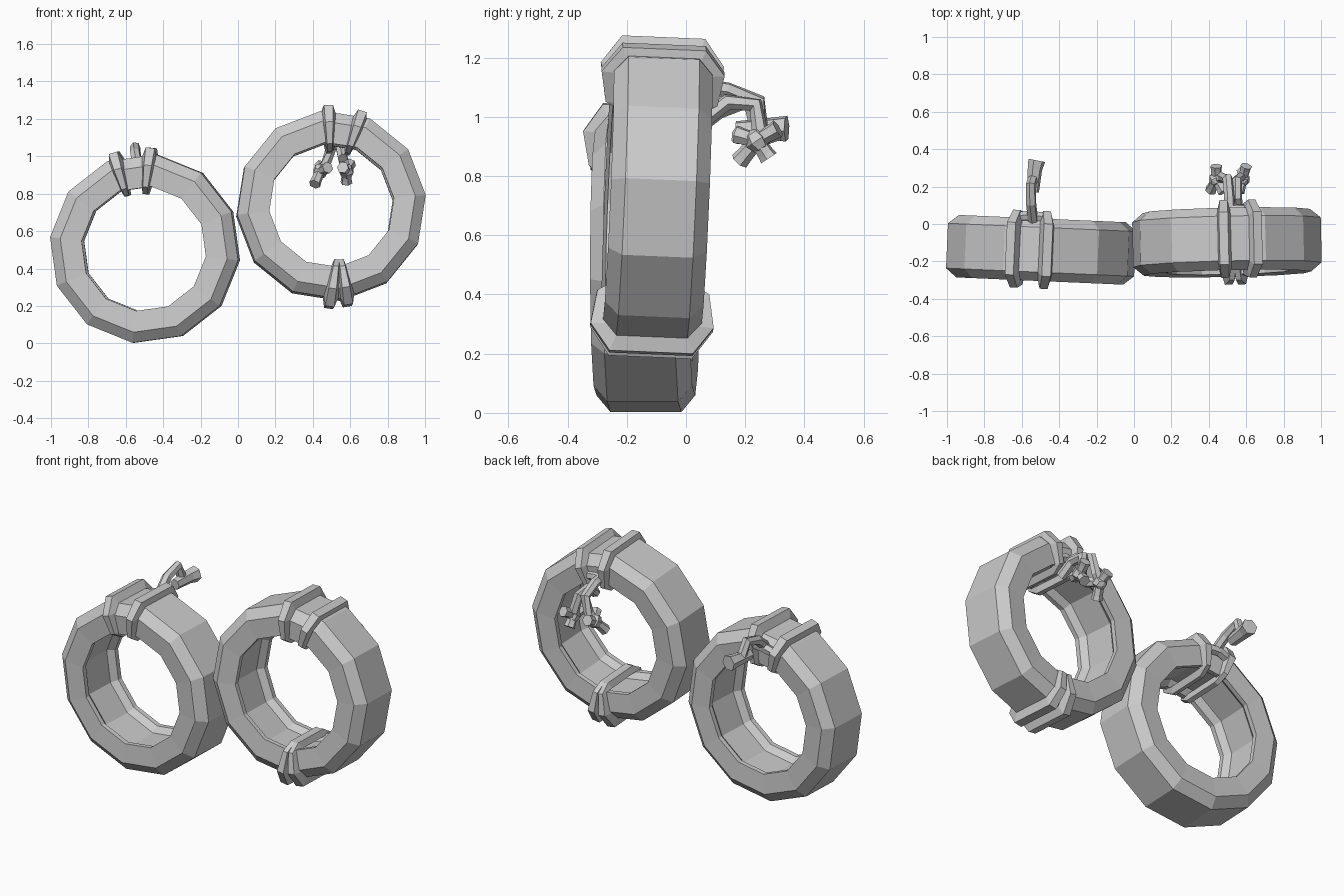
import bpy, bmesh
from math import radians, cos, sin, pi
from mathutils import Matrix, Vector

cube = bpy.data.objects.get("Cube")
if cube:
    bpy.data.objects.remove(cube, do_unlink=True)

grey = bpy.data.materials.new("plain_grey")
grey.use_nodes = True
grey.diffuse_color = (0.6, 0.6, 0.6, 1)
grey.node_tree.nodes["Principled BSDF"].inputs["Base Color"].default_value = (0.6, 0.6, 0.6, 1)


def finish(name, bm, matrix=None):
    bmesh.ops.recalc_face_normals(bm, faces=bm.faces)
    mesh = bpy.data.meshes.new(name)
    bm.to_mesh(mesh)
    bm.free()
    mesh.materials.append(grey)
    obj = bpy.data.objects.new(name, mesh)
    bpy.context.collection.objects.link(obj)
    if matrix:
        obj.matrix_world = matrix
    return obj


def bridge(bm, rings, closed):
    """Join rings of points with quads; cap the ends of an open strip."""
    loops = [[bm.verts.new(p) for p in ring] for ring in rings]
    count = len(loops)
    for i in range(count if closed else count - 1):
        a, b = loops[i], loops[(i + 1) % count]
        for j in range(len(a)):
            k = (j + 1) % len(a)
            bm.faces.new((a[j], a[k], b[k], b[j]))
    if not closed:
        bm.faces.new(loops[0])
        bm.faces.new(loops[-1])


def mirrored(half):
    return half + [(r, -y) for r, y in reversed(half)]


# Half sections (radius, depth): hollow tyre and strap wrapped around it
TYRE = mirrored([(0.365, 0.095), (0.335, 0.13), (0.335, 0.158), (0.45, 0.167), (0.507, 0.12)])
STRAP = mirrored([(0.315, 0.11), (0.33, 0.155), (0.45, 0.174), (0.51, 0.127)])


def tyre(name, matrix, phase):
    bm = bmesh.new()
    rings = []
    for i in range(12):
        a = radians(phase) + i * pi / 6
        rings.append([(r * cos(a), y, r * sin(a)) for r, y in TYRE])
    bridge(bm, rings, True)
    return finish(name, bm, matrix)


def strap(name, matrix, outer, inner):
    """Bevelled loop whose line runs from an inner to an outer point."""
    outer, inner = Vector(outer), Vector(inner)
    along = (outer - inner).normalized()
    side = Vector((-along.y, along.x))
    rings = []
    for r, y in STRAP:
        t = (r - 0.315) / 0.195
        ring = []
        for push, width in ((-0.02, -0.04), (0.034, -0.024), (0.034, 0.024), (-0.02, 0.04)):
            dr = push if r > 0.5 else (-push * 0.7 if r < 0.32 else 0)
            dy = push * (0.4 if r > 0.5 or r < 0.32 else 1)
            p = inner.lerp(outer, t) + along * dr + side * width * (0.55 + 0.45 * t)
            ring.append((p.x, y + (dy if y > 0 else -dy), p.y))
        rings.append(ring)
    bm = bmesh.new()
    bridge(bm, rings, True)
    return finish(name, bm, matrix)


def rope(name, path, radius=0.028, flare=1.0):
    """Six-sided rope along a short path, widening towards its end."""
    pts = [Vector(p) for p in path]
    last = len(pts) - 1
    rings = []
    for i, p in enumerate(pts):
        d = (pts[min(i + 1, last)] - pts[max(i - 1, 0)]).normalized()
        u = d.cross(Vector((0.9, 0.1, 0.3))).normalized()
        v = d.cross(u)
        size = radius * (1 + (flare - 1) * i / last)
        rings.append([p + size * (u * cos(k * pi / 3) + v * sin(k * pi / 3)) for k in range(6)])
    bm = bmesh.new()
    bridge(bm, rings, False)
    return finish(name, bm)


def knot(name, centre, ends):
    """Faceted lump with short flared rope ends sticking out of it."""
    bm = bmesh.new()
    bmesh.ops.create_uvsphere(bm, u_segments=6, v_segments=4, radius=0.042)
    finish(name, bm, Matrix.Translation(centre) @ Matrix.Rotation(0.6, 4, 'X'))
    for i, end in enumerate(ends):
        mid = Vector(centre).lerp(Vector(end), 0.75)
        rope(f"{name}_end_{i + 1}", [centre, mid, end], 0.026, 1.25)


def placed(centre, tilt, yaw):
    return (Matrix.Translation(centre) @ Matrix.Rotation(radians(yaw), 4, 'Z')
            @ Matrix.Rotation(radians(tilt), 4, 'X'))


# Tyres
right_place = placed((-0.497, -0.138, 0.506), 0, -2.5)
left_place = placed((0.497, -0.098, 0.735), -2.4, 1.3)
tyre("right_tyre", right_place, -7)
tyre("left_tyre", left_place, 6)

# Straps, as outer and inner points relative to each tyre centre
for name, place, outer, inner in (
        ("right_strap_outer", right_place, (-0.155, 0.48), (-0.1, 0.305)),
        ("right_strap_inner", right_place, (0.03, 0.505), (0.008, 0.315)),
        ("left_top_strap_inner", left_place, (-0.015, 0.5), (-0.01, 0.31)),
        ("left_top_strap_outer", left_place, (0.155, 0.47), (0.095, 0.3)),
        ("left_bottom_strap_inner", left_place, (-0.005, -0.51), (0.025, -0.315)),
        ("left_bottom_strap_outer", left_place, (0.085, -0.5), (0.055, -0.315))):
    strap(name, place, outer, inner)

# Cross ties on the back, between each pair of upper straps
rope("right_cross_tie", [(-0.62, 0.04, 0.93), (-0.55, 0.045, 0.95), (-0.48, 0.035, 0.95)])
rope("left_cross_tie", [(0.49, 0.075, 1.09), (0.55, 0.08, 1.1), (0.62, 0.075, 1.09)])

# Loose rope tails with knots
rope("right_tail", [(-0.54, 0.02, 0.95), (-0.55, 0.11, 1.02), (-0.55, 0.21, 1.05),
                    (-0.54, 0.24, 0.97)])
rope("right_tail_end", [(-0.54, 0.17, 0.955), (-0.53, 0.29, 0.96), (-0.52, 0.34, 0.96)], 0.032, 1.45)
rope("left_tail_inner", [(0.51, 0.05, 1.1), (0.51, 0.14, 1.09), (0.5, 0.245, 1.05),
                         (0.47, 0.25, 0.96), (0.44, 0.24, 0.92)])
knot("left_tail_inner_knot", (0.44, 0.24, 0.92),
     [(0.41, 0.18, 0.85), (0.44, 0.31, 0.95), (0.48, 0.17, 0.94)])
rope("left_tail_outer", [(0.56, 0.06, 0.99), (0.55, 0.14, 1.05), (0.55, 0.235, 1.04),
                         (0.57, 0.25, 0.95), (0.58, 0.24, 0.92)])
knot("left_tail_outer_knot", (0.58, 0.24, 0.92),
     [(0.58, 0.28, 0.86), (0.6, 0.31, 0.96), (0.56, 0.17, 0.94)])
